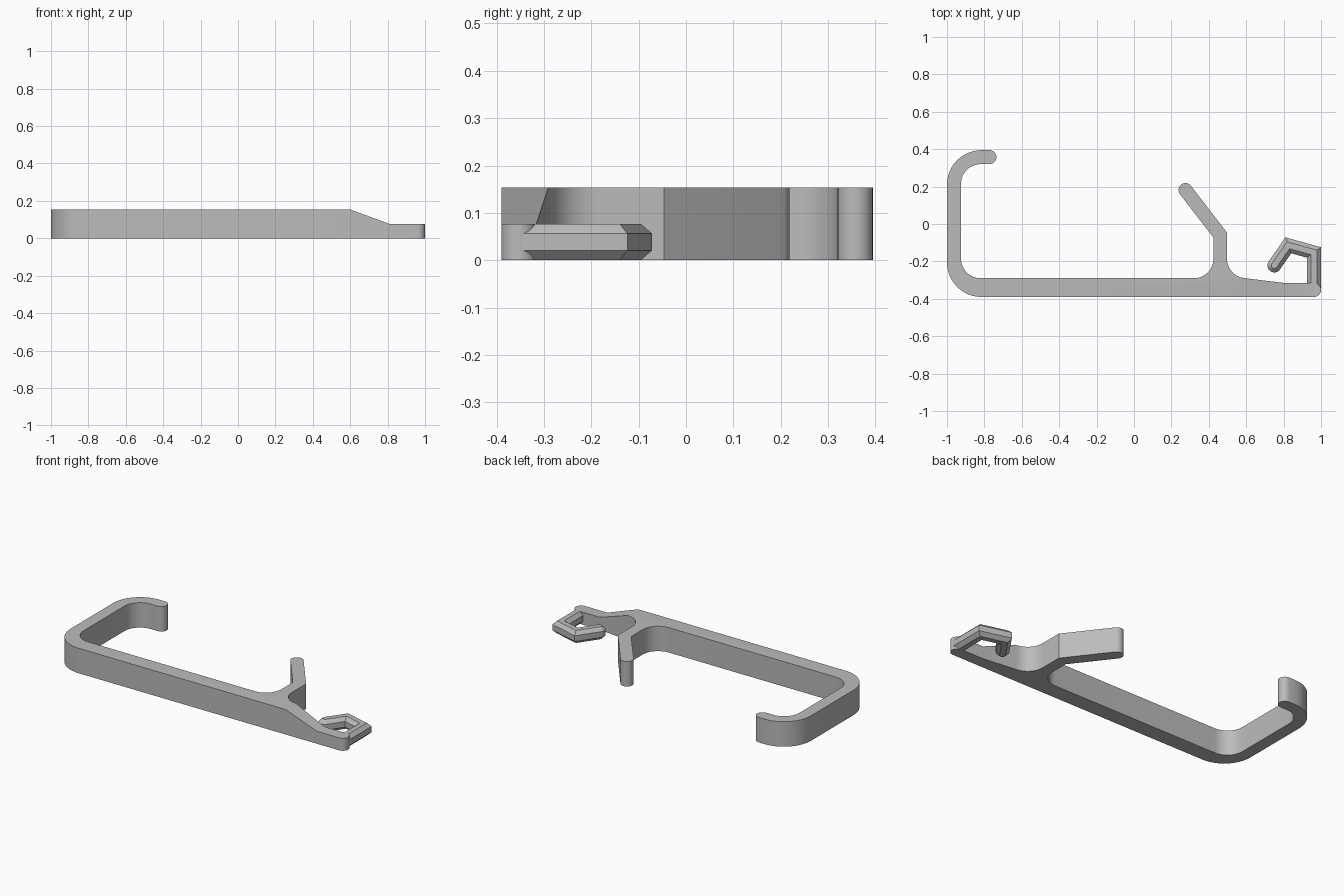
import bpy, bmesh
from math import sin, cos, radians, atan2, pi
from mathutils import Vector

if "Cube" in bpy.data.objects:
    bpy.data.objects.remove(bpy.data.objects["Cube"], do_unlink=True)

HEIGHT = 0.154      # full band height
LOW = 0.077         # height of the thin end and catch
WALL = 0.037        # half wall thickness

grey = bpy.data.materials.new("plain grey")
grey.use_nodes = True
grey.diffuse_color = (0.5, 0.5, 0.5, 1)
grey.node_tree.nodes["Principled BSDF"].inputs["Base Color"].default_value = (0.5, 0.5, 0.5, 1)


def arc(x, y, r, start, end, steps=12):
    """Points on an arc, angles in degrees."""
    angles = [radians(start + (end - start) * i / steps) for i in range(steps + 1)]
    return [(x + r * cos(a), y + r * sin(a)) for a in angles]


def strip_outline(path, half, steps=12):
    """Closed outline around a path, with mitred bends and round ends."""
    pts = [Vector(p) for p in path]
    dirs = [(b - a).normalized() for a, b in zip(pts, pts[1:])]
    right = []
    for i in range(1, len(pts) - 1):
        n0 = Vector((dirs[i - 1].y, -dirs[i - 1].x))
        n1 = Vector((dirs[i].y, -dirs[i].x))
        m = (n0 + n1).normalized()
        right.append(m * (half / m.dot(n0)))
    bends = pts[1:-1]
    a0 = atan2(dirs[0].y, dirs[0].x) * 180 / pi
    a1 = atan2(dirs[-1].y, dirs[-1].x) * 180 / pi
    out = arc(*pts[0], half, a0 + 90, a0 + 270, steps)
    out += [tuple(p + o) for p, o in zip(bends, right)]
    out += arc(*pts[-1], half, a1 - 90, a1 + 90, steps)
    out += [tuple(p - o) for p, o in reversed(list(zip(bends, right)))]
    return out


def loft(layers):
    """Solid through stacked outlines, given as (outline, z)."""
    bm = bmesh.new()
    rings = [[bm.verts.new((x, y, z)) for x, y in outline] for outline, z in layers]
    n = len(rings[0])
    for lo, hi in zip(rings, rings[1:]):
        for i in range(n):
            j = (i + 1) % n
            bm.faces.new((lo[i], lo[j], hi[j], hi[i]))
    bm.faces.new(rings[0][::-1])
    bm.faces.new(rings[-1])
    return bm


def finish(bm, name):
    bmesh.ops.recalc_face_normals(bm, faces=bm.faces[:])
    mesh = bpy.data.meshes.new(name)
    bm.to_mesh(mesh)
    bm.free()
    mesh.materials.append(grey)
    obj = bpy.data.objects.new(name, mesh)
    bpy.context.collection.objects.link(obj)
    bpy.ops.object.select_all(action='DESELECT')
    obj.select_set(True)
    bpy.context.view_layer.objects.active = obj
    bpy.ops.object.shade_smooth_by_angle(angle=radians(25))


# Clip body: base bar, slanted arm and curled hook in one outline
body = arc(0.963, -0.353, WALL, -90, 90)            # thin end
body += [(0.81, -0.316)]
body += arc(0.602, -0.185, 0.105, -97, -180)        # arm fillet, outer
body += [(0.497, -0.046)]
body += arc(0.275, 0.182, WALL, 38, 218)            # arm tip
body += [(0.425, -0.073)]
body += arc(0.32, -0.185, 0.105, 0, -90)            # arm fillet, inner
body += arc(-0.82, -0.185, 0.105, -90, -180)        # inside corners
body += arc(-0.82, 0.215, 0.105, 180, 90)
body += arc(-0.773, 0.3575, 0.0375, -90, 90)        # curled hook tip
body += arc(-0.815, 0.21, 0.185, 90, 180)           # outside corners
body += arc(-0.815, -0.205, 0.185, 180, 270)

bm = loft([(body, 0), (body, HEIGHT)])

# Ramp down from full height to the thin end
RAMP_START, RAMP_END = 0.6, 0.81
for x in (RAMP_START, RAMP_END):
    bmesh.ops.bisect_plane(bm, geom=bm.verts[:] + bm.edges[:] + bm.faces[:],
                           plane_co=(x, 0, 0), plane_no=(1, 0, 0), dist=1e-5)
for v in bm.verts:
    if v.co.z > LOW:
        t = (v.co.x - RAMP_START) / (RAMP_END - RAMP_START)
        v.co.z = HEIGHT + (LOW - HEIGHT) * min(max(t, 0), 1)
finish(bm, "clip_body")

# Bent catch with chamfered edges
path = [(0.962, -0.353), (0.962, -0.152), (0.825, -0.114), (0.75, -0.222)]
CHAMFER = 0.021
wide = strip_outline(path, WALL)
narrow = strip_outline(path, WALL - CHAMFER)
finish(loft([(narrow, 0), (wide, CHAMFER), (wide, LOW - CHAMFER), (narrow, LOW)]), "catch")
